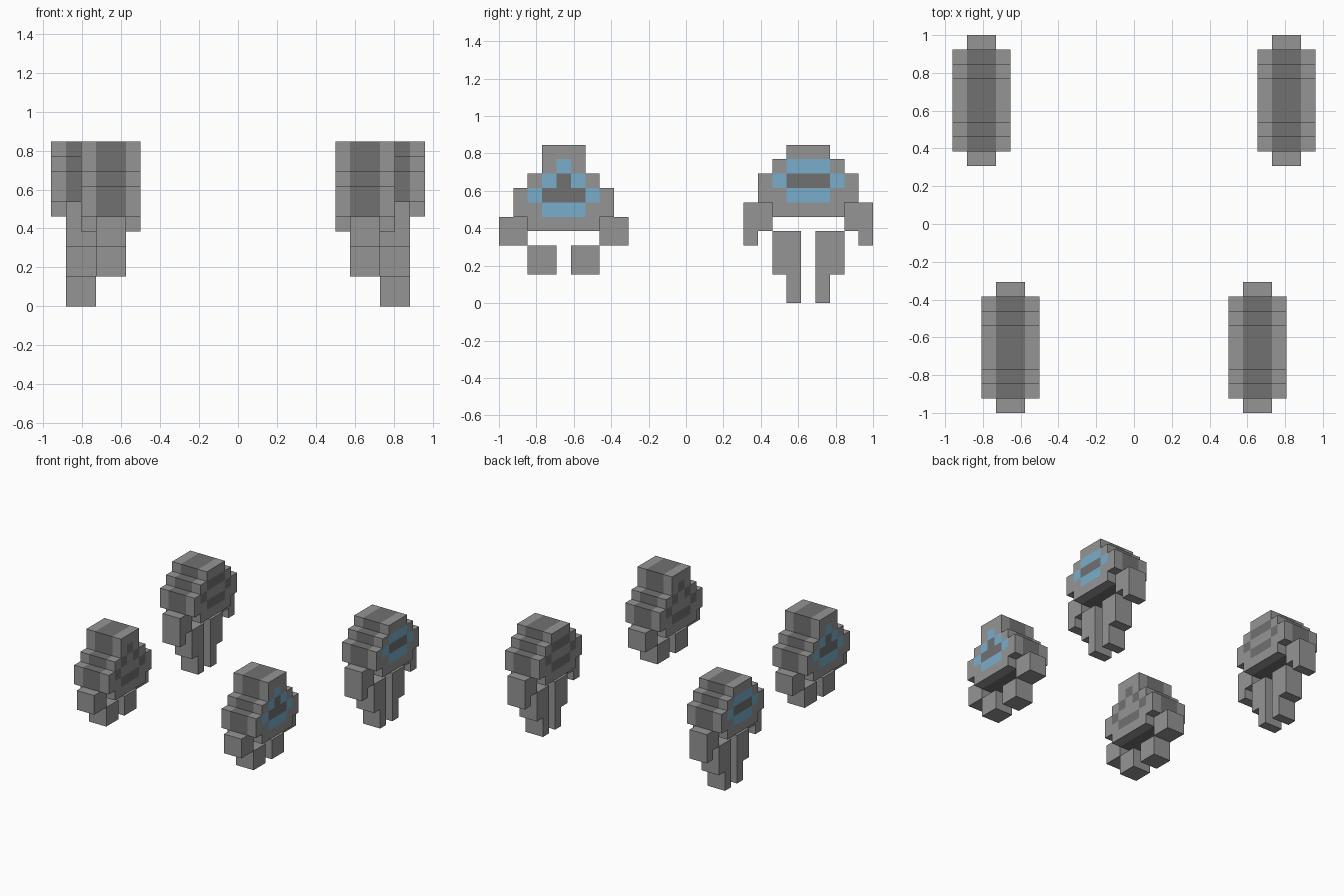
import bpy
import bmesh
from mathutils import Vector

if "Cube" in bpy.data.objects:
    bpy.data.objects.remove(bpy.data.objects["Cube"])

U = 2 / 26  # size of one block


def material(name, color):
    m = bpy.data.materials.new(name)
    m.diffuse_color = (*color, 1)
    m.use_nodes = True
    m.node_tree.nodes["Principled BSDF"].inputs["Base Color"].default_value = m.diffuse_color
    return m


MATS = [material("light_grey", (0.30, 0.30, 0.30)),
        material("dark_grey", (0.165, 0.165, 0.165)),
        material("sky_blue", (0.19, 0.42, 0.60))]
LIGHT, DARK, BLUE = 0, 1, 2

# Body outlines from the top row down: g shell, b ring, k core
SMALL_BODY = ["..ggg..", "..gbg..", ".gbkbg.", "gbkkkbg", "ggbbbgg", ".ggggg."]
TALL_BODY = ["..ggg..", ".gbbbg.", "gbkkkbg", "ggbbbgg", ".ggggg."]


def add_object(name, bm):
    mesh = bpy.data.meshes.new(name)
    bmesh.ops.remove_doubles(bm, verts=bm.verts, dist=0.0001)
    bmesh.ops.recalc_face_normals(bm, faces=bm.faces)
    bm.to_mesh(mesh)
    bm.free()
    for m in MATS:
        mesh.materials.append(m)
    bpy.context.collection.objects.link(bpy.data.objects.new(name, mesh))


def cell_face(bm, center, axis, sign, half, color):
    """One side of a block, given its half sizes."""
    a, b = [i for i in range(3) if i != axis]
    verts = []
    for s, t in ((-1, -1), (1, -1), (1, 1), (-1, 1)):
        p = Vector(center)
        p[axis] += sign * half[axis]
        p[a] += s * half[a]
        p[b] += t * half[b]
        verts.append(bm.verts.new(p * U))
    bm.faces.new(verts).material_index = color


def body(name, rows, cx, cy, side):
    """Stepped shell, four blocks thick, with the emblem on both flat sides."""
    bm = bmesh.new()
    solid = {(x, y, 10 - r): c for r, row in enumerate(rows)
             for y, c in enumerate(row) if c != "." for x in range(4)}
    for cell, c in solid.items():
        center = (cx + cell[0] - 1.5, cy + cell[1] - 3, cell[2] + 0.5)
        for axis in range(3):
            for sign in (-1, 1):
                near = list(cell)
                near[axis] += sign
                if tuple(near) in solid:
                    continue
                if axis != 0:      # dark band around the middle
                    color = DARK if cell[0] in (1, 2) else LIGHT
                elif sign == side:  # outward emblem
                    color = {"g": LIGHT, "b": BLUE, "k": DARK}[c]
                else:              # plain ring on the inward side
                    color = DARK if c == "b" else LIGHT
                cell_face(bm, center, axis, sign, (0.5, 0.5, 0.5), color)
    add_object(name, bm)


def limb(name, cx, cy, end, boxes):
    """Two-block-thick limb from (y0, y1, z0, z1) boxes, y measured from the centre."""
    for i, (y0, y1, z0, z1) in enumerate(boxes):
        bm = bmesh.new()
        center = (cx, cy + end * (y0 + y1) / 2, (z0 + z1) / 2)
        half = (1, (y1 - y0) / 2, (z1 - z0) / 2)
        for axis in range(3):
            for sign in (-1, 1):
                cell_face(bm, center, axis, sign, half, LIGHT)
        add_object(f"{name}_{('upper', 'lower')[i]}", bm)


# name, rows, distance from middle in x, y centre, arm boxes, leg boxes
FIGURES = [
    ("small", SMALL_BODY, 8.5, -8.5, [(2.5, 4.5, 4, 6)], [(0.5, 2.5, 2, 4)]),
    ("tall", TALL_BODY, 10.5, 8.5, [(2.5, 4.5, 5, 7), (3.5, 4.5, 4, 5)],
     [(0.5, 2.5, 2, 5), (0.5, 1.5, 0, 2)]),
]

for kind, rows, dx, cy, arms, legs in FIGURES:
    for side, side_name in ((-1, "left"), (1, "right")):
        cx = side * dx
        body(f"{kind}_{side_name}_body", rows, cx, cy, side)
        for end, end_name in ((-1, "front"), (1, "back")):
            limb(f"{kind}_{side_name}_{end_name}_arm", cx, cy, end, arms)
            limb(f"{kind}_{side_name}_{end_name}_leg", cx, cy, end, legs)
